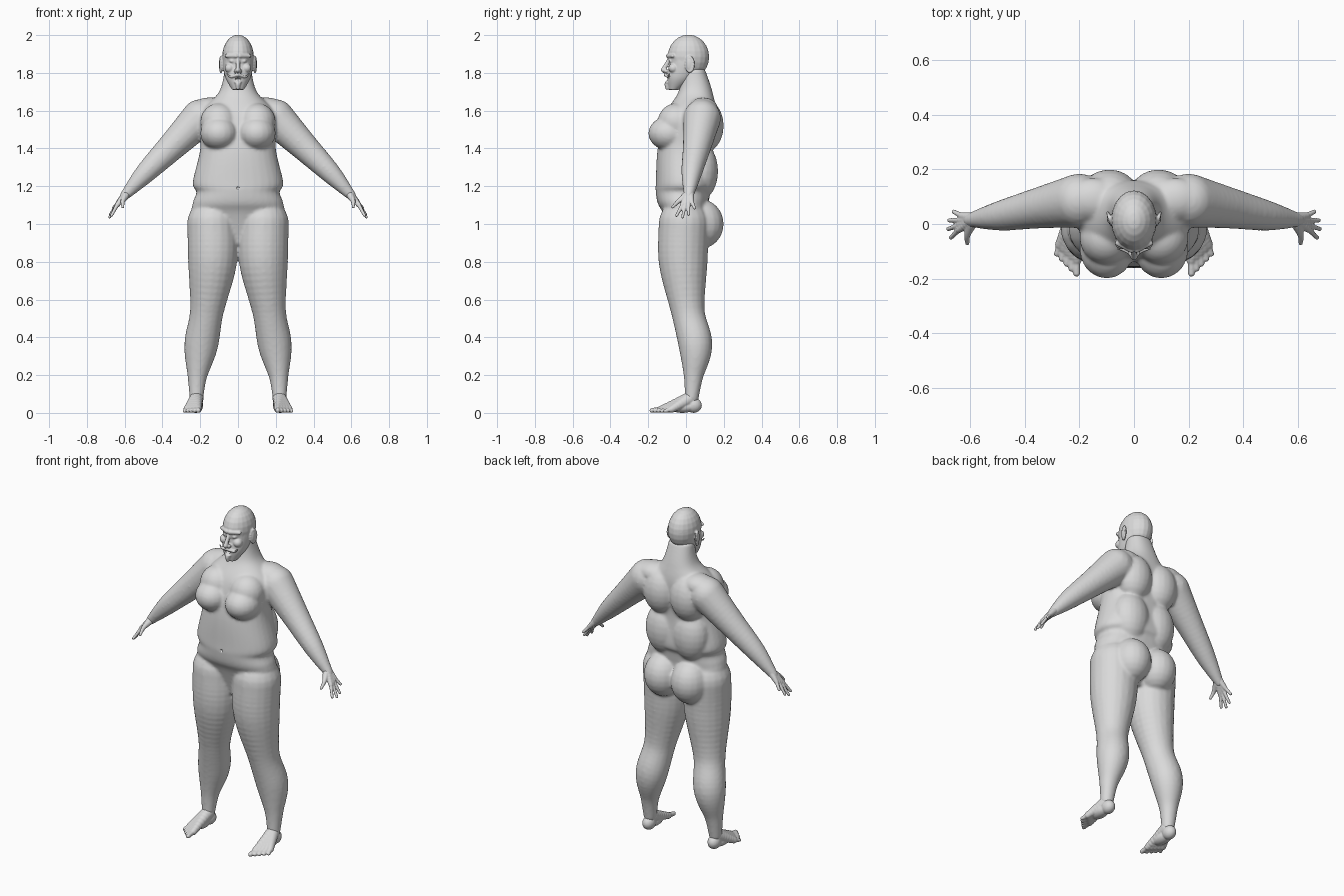
import bpy, bmesh, math
from mathutils import Vector, Matrix

if "Cube" in bpy.data.objects:
    bpy.data.objects.remove(bpy.data.objects["Cube"], do_unlink=True)

clay = bpy.data.materials.new("clay grey")
clay.use_nodes = True
grey = (.7, .7, .7, 1)
clay.diffuse_color = grey
for node in clay.node_tree.nodes:
    if node.type == "BSDF_PRINCIPLED":
        node.inputs["Base Color"].default_value = grey


def spline(points, steps=8):
    """Smoothly interpolate tuples of any length."""
    points = [Vector(p) for p in points]
    padded = [points[0]] + points + [points[-1]]
    result = []
    for before, start, end, after in zip(padded, padded[1:], padded[2:], padded[3:]):
        leave = (end - before) / 2
        arrive = (after - start) / 2
        for k in range(steps):
            t = k / steps
            ease = t * t * (3 - 2 * t)
            result.append(start.lerp(end, ease)
                          + leave * (t * (1 - t) * (1 - t))
                          - arrive * (t * t * (1 - t)))
    return result + [points[-1]]


def trunk(bm, rows, power, sides=32):
    """Centred loft through rows of height, half width, front and back."""
    loops = []
    for height, half, front, back in spline(rows):
        loop = []
        for k in range(sides):
            angle = math.tau * (k + .5) / sides
            across, along = math.cos(angle), math.sin(angle)
            across = math.copysign(abs(across) ** power, across)
            along = math.copysign(abs(along) ** power, along)
            middle, depth = (front + back) / 2, (back - front) / 2
            loop.append(bm.verts.new((half * across, middle + depth * along, height)))
        loops.append(loop)
    for low, high in zip(loops, loops[1:]):
        for k in range(sides):
            bm.faces.new((low[k - 1], low[k], high[k], high[k - 1]))
    bm.faces.new(loops[0])
    bm.faces.new(loops[-1])


def blob(bm, centre, size):
    matrix = Matrix.Translation(centre) @ Matrix.Diagonal(size).to_4x4()
    bmesh.ops.create_uvsphere(bm, u_segments=20, v_segments=12, radius=1, matrix=matrix)


def limb(bm, *stations):
    """Round tapering limb through stations of position and radius."""
    for station in spline([(*place, radius) for place, radius in stations]):
        blob(bm, station.xyz, [station.w] * 3)


def finish(bm, name):
    bmesh.ops.recalc_face_normals(bm, faces=bm.faces)
    for face in bm.faces:
        face.smooth = True
    mesh = bpy.data.meshes.new(name)
    bm.to_mesh(mesh)
    bm.free()
    mesh.materials.append(clay)
    obj = bpy.data.objects.new(name, mesh)
    bpy.context.collection.objects.link(obj)
    return obj


def sculpt(bm, name, voxel, passes):
    """Mirror, fuse into one skin, then soften."""
    obj = finish(bm, name)
    obj.modifiers.new("mirror", "MIRROR").use_mirror_merge = False
    fuse = obj.modifiers.new("fuse", "REMESH")
    fuse.mode = "VOXEL"
    fuse.voxel_size = voxel
    fuse.use_smooth_shade = True
    soften = obj.modifiers.new("soften", "SMOOTH")
    soften.factor = .5
    soften.iterations = passes
    return obj


def carve(obj, name, centre, size):
    """Hollow out an ellipsoid before the softening step."""
    bm = bmesh.new()
    blob(bm, centre, size)
    cutter = finish(bm, name)
    cutter.hide_render = True
    cutter.hide_viewport = True
    cut = obj.modifiers.new("carve", "BOOLEAN")
    cut.operation = "DIFFERENCE"
    cut.solver = "EXACT"
    cut.object = cutter
    obj.modifiers.move(len(obj.modifiers) - 1, len(obj.modifiers) - 2)


# Trunk and neck, from crotch to nape
bm = bmesh.new()
trunk(bm, [
    (.89, .07, -.07, .06), (1.05, .23, -.12, .11), (1.11, .24, -.15, .12),
    (1.17, .22, -.16, .13), (1.22, .24, -.16, .15), (1.4, .2, -.15, .14),
    (1.58, .2, -.11, .16), (1.7, .1, -.04, .14), (1.82, .07, -.02, .1)], .88)

# Breast, upper chest, shoulder, back, loin and buttock
blob(bm, (.1, -.09, 1.48), (.1, .11, .09))
blob(bm, (.1, -.05, 1.54), (.1, .1, .1))
blob(bm, (.15, .09, 1.61), (.1, .08, .06))
blob(bm, (.09, .1, 1.52), (.11, .1, .14))
blob(bm, (.09, .08, 1.28), (.11, .09, .15))
blob(bm, (.09, .08, 1), (.11, .12, .13))

# Leg: hip, thigh, knee, calf, shin, ankle
limb(bm, ((.135, -.01, 1), .135), ((.135, -.015, .8), .13), ((.165, .01, .54), .09),
     ((.195, .05, .36), .09), ((.215, .04, .2), .053), ((.22, .03, .08), .037))
blob(bm, (.16, -.04, .58), (.06, .05, .07))

# Arm: shoulder, upper arm, forearm, wrist
limb(bm, ((.2, .085, 1.56), .1), ((.34, .06, 1.42), .077),
     ((.49, .03, 1.27), .055), ((.6, .015, 1.15), .026))
body = sculpt(bm, "body", .008, 8)
carve(body, "navel_cutter", (0, -.17, 1.19), (.01, .02, .01))

# Head: jaw and skull
bm = bmesh.new()
trunk(bm, [(1.71, .03, -.09, -.04), (1.77, .065, -.1, .05),
           (1.84, .08, -.09, .1), (1.9, .08, -.09, .12)], .95)
blob(bm, (0, .013, 1.885), (.084, .11, .117))

# Nose, nostril, brow, cheek, eye and lower lip
limb(bm, ((0, -.09, 1.87), .01), ((0, -.12, 1.815), .013))
blob(bm, (.013, -.105, 1.81), (.01, .012, .01))
limb(bm, ((.01, -.094, 1.89), .012), ((.06, -.07, 1.89), .01))
blob(bm, (.045, -.066, 1.825), (.026, .027, .025))
blob(bm, (.03, -.08, 1.863), (.015, .012, .01))
blob(bm, (0, -.1, 1.75), (.02, .012, .007))

# Moustache and chin beard
limb(bm, ((0, -.11, 1.79), .009), ((.04, -.095, 1.78), .006), ((.06, -.09, 1.795), .004))
limb(bm, ((0, -.1, 1.74), .014), ((0, -.1, 1.72), .01))

# Ear: flat shell with a raised rim
ear = Vector((.09, .02, 1.845))
blob(bm, ear, (.009, .018, .036))
for k in range(16):
    angle = math.tau * k / 16
    rim = Vector((.006 * math.cos(angle), .02 * math.cos(angle), .037 * math.sin(angle)))
    blob(bm, ear + rim, (.006, .007, .009))
head = sculpt(bm, "head", .004, 3)
carve(head, "mouth_cutter", (0, -.11, 1.768), (.02, .025, .008))

# Hands: the palm fans from wrist to knuckles, fingers arch outward in length
bm = bmesh.new()
wrist = Vector((.58, .02, 1.175))
first_knuckle, last_knuckle = Vector((.64, -.02, 1.1)), Vector((.63, .03, 1.12))
first_tip, last_tip = Vector((.67, -.05, 1.045)), Vector((.66, .045, 1.085))
reach = Vector((.015, 0, -.025))
for finger in range(4):
    t = finger / 3
    knuckle = first_knuckle.lerp(last_knuckle, t)
    tip = first_tip.lerp(last_tip, t) + reach * math.sin(math.pi * t)
    limb(bm, (wrist, .024), (knuckle, .013))
    limb(bm, (knuckle, .011), (tip, .008))
limb(bm, ((.595, 0, 1.15), .02), ((.61, -.04, 1.12), .012), ((.61, -.07, 1.09), .008))
sculpt(bm, "hands", .0035, 3)

# Feet: the instep fans from ankle to toes, on a rounded heel and sole
bm = bmesh.new()
blob(bm, (.22, .04, .04), (.036, .044, .04))
blob(bm, (.225, -.02, .03), (.036, .07, .03))
ankle = Vector((.22, .02, .075))
for toe in range(5):
    t = toe / 4
    ball = Vector((.21, -.13, .02)).lerp(Vector((.27, -.075, .02)), t)
    tip = Vector((.21, -.18, .013)).lerp(Vector((.283, -.11, .01)), t)
    limb(bm, (ankle, .037), (ball, .019))
    limb(bm, (ball, .014), (tip, .013 - .003 * t))
sculpt(bm, "feet", .004, 3)
